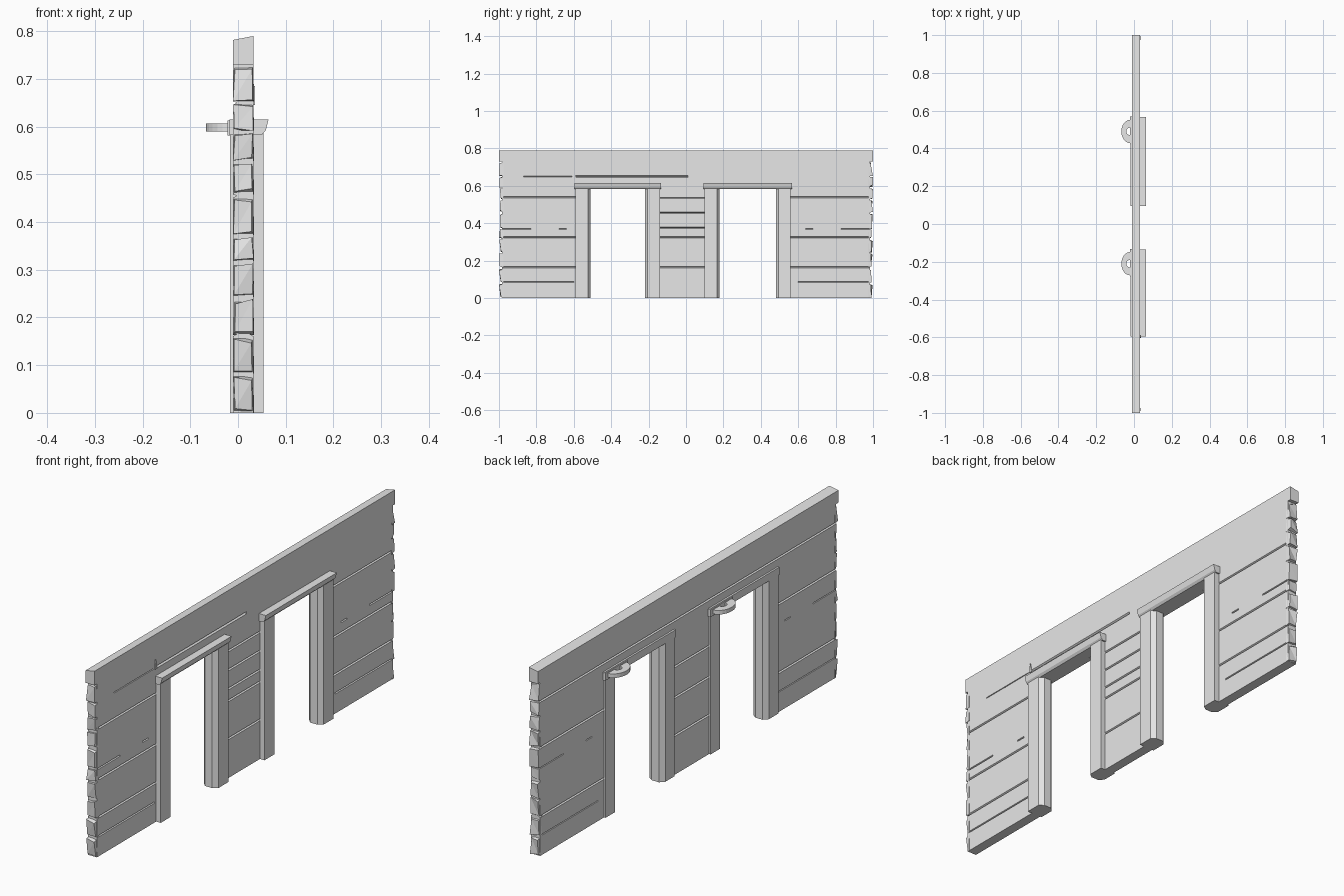
import bpy, bmesh, math, random
from mathutils import Vector

random.seed(4)
cube = bpy.data.objects.get("Cube")
if cube:
    bpy.data.objects.remove(cube, do_unlink=True)

grey = bpy.data.materials.new("pale_grey")
grey.use_nodes = True
grey.diffuse_color = (0.8, 0.8, 0.8, 1)
grey.node_tree.nodes["Principled BSDF"].inputs["Base Color"].default_value = (0.8, 0.8, 0.8, 1)


def prism(bm, outline, direction):
    """Solid made by pushing a closed outline along a direction."""
    base = bm.faces.new([bm.verts.new(p) for p in outline])
    made = bmesh.ops.extrude_face_region(bm, geom=[base])
    top = [g for g in made["geom"] if isinstance(g, bmesh.types.BMVert)]
    bmesh.ops.translate(bm, vec=Vector(direction), verts=top)


def box(bm, x0, x1, y0, y1, z0, z1):
    prism(bm, [(x0, y0, z0), (x1, y0, z0), (x1, y1, z0), (x0, y1, z0)], (0, 0, z1 - z0))


def finish(bm, name):
    bmesh.ops.recalc_face_normals(bm, faces=bm.faces)
    mesh = bpy.data.meshes.new(name)
    bm.to_mesh(mesh)
    bm.free()
    mesh.materials.append(grey)
    obj = bpy.data.objects.new(name, mesh)
    bpy.context.collection.objects.link(obj)
    return obj


BACK, FACE = -0.01, 0.032
END = 0.985
DOORS = [(-0.59, -0.14), (0.10, 0.56)]
OPEN_TOP = 0.585

# Wall slab with two door notches and a sloping top
outline = [(-END, 0)]
for a, b in DOORS:
    outline += [(a + 0.05, 0), (a + 0.05, 0.59), (b - 0.05, 0.59), (b - 0.05, 0)]
outline += [(END, 0), (END, 0.73), (1, 0.73), (1, 0.79), (-1, 0.79), (-1, 0.73), (-END, 0.73)]
bm = bmesh.new()
prism(bm, [(BACK, y, z) for y, z in outline], (FACE - BACK, 0, 0))
for v in bm.verts:
    if v.co.z > 0.78 and v.co.x < 0:
        v.co.z -= 0.008
wall = finish(bm, "plank_wall")

# V grooves between the planks, and shorter cracks
bm = bmesh.new()


def groove(x, y0, y1, z, h=0.004, d=0.007):
    prism(bm, [(x - d, y0, z), (x, y0, z - h), (x + d, y0, z), (x, y0, z + h)], (0, y1 - y0, 0))


SIDES = [(-1.1, -0.56), (0.53, 1.1)]
for y0, y1 in SIDES:
    for z in (0.165, 0.325, 0.54):
        groove(FACE, y0, y1, z)
    for z in (0.165, 0.455):
        groove(BACK, y0, y1, z)
for z in (0.165, 0.325, 0.375, 0.455, 0.535):
    groove(FACE, -0.16, 0.12, z)
for z in (0.165, 0.325, 0.455):
    groove(BACK, -0.16, 0.12, z)
groove(BACK, -1.1, 1.1, 0.65)
groove(FACE, -0.6, 0.01, 0.65, 0.005)
groove(FACE, -0.87, -0.61, 0.65, 0.002)
for s in (-1, 1):
    for a, b, z in [(0.6, 0.98, 0.085), (0.83, 0.98, 0.37), (0.64, 0.68, 0.37)]:
        y0, y1 = sorted((s * a, s * b))
        groove(FACE, y0, y1, z, 0.003)
        groove(BACK, y0, y1, z, 0.002)
cutter = finish(bm, "groove_cutter")
cutter.hide_render = True

cut = wall.modifiers.new("grooves", "BOOLEAN")
cut.operation = "DIFFERENCE"
cut.solver = "EXACT"
cut.object = cutter
graph = bpy.context.evaluated_depsgraph_get()
cut_mesh = bpy.data.meshes.new_from_object(wall.evaluated_get(graph))
wall.modifiers.clear()
wall.data = cut_mesh
bpy.data.objects.remove(cutter, do_unlink=True)

# Rough, chipped plank ends
breaks = [0, 0.08, 0.16, 0.24, 0.315, 0.37, 0.455, 0.525, 0.59, 0.65, 0.73]
for side, name in ((-1, "front_plank_ends"), (1, "rear_plank_ends")):
    bm = bmesh.new()
    for z0, z1 in zip(breaks, breaks[1:]):
        tilt = random.uniform(-0.006, 0.006)
        low = z0 + 0.003 if z0 else 0
        inner = [(BACK - 0.001, low), (FACE + 0.002, low), (FACE, z1 - 0.003), (BACK, z1 - 0.003)]
        root = [bm.verts.new((x, side * 0.975, z)) for x, z in inner]
        cx, cz = (BACK + FACE) / 2, (z0 + z1) / 2
        tip = []
        for x, z in inner:
            k = random.uniform(0.75, 0.98)
            tip.append(bm.verts.new((cx + (x - cx) * k, side * random.uniform(0.988, 1.0),
                                     max(0, cz + (z - cz) * k + tilt * (x > cx)))))
        for i in range(4):
            j = (i + 1) % 4
            bm.faces.new((root[i], root[j], tip[j], tip[i]))
        bm.faces.new(root[::-1])
        bm.faces.new(tip[:3])
        bm.faces.new((tip[0], tip[2], tip[3]))
    finish(bm, name)

# Small splinter above the first door
bm = bmesh.new()
prism(bm, [(0.028, -0.603, 0.645), (0.028, -0.588, 0.645), (0.028, -0.597, 0.685)], (0.008, 0, 0))
finish(bm, "splinter")

# Door frames: chamfered posts, lintel, and a pierced bracket behind
POST = [(0.053, 0), (0.053, 0.066), (0.034, 0.08), (0.0, 0.08), (-0.017, 0.062), (-0.017, 0)]
LINTEL = [(-0.018, 0.583), (0.05, 0.583), (0.058, 0.592), (0.064, 0.615), (-0.018, 0.615)]
for n, (a, b) in enumerate(DOORS):
    label = ("front", "rear")[n]
    for edge, s, end in ((a, 1, "near"), (b, -1, "far")):
        bm = bmesh.new()
        prism(bm, [(x, edge + s * d, 0) for x, d in POST], (0, 0, 0.59))
        finish(bm, f"{label}_door_{end}_post")

    bm = bmesh.new()
    prism(bm, [(x, a - 0.006, z) for x, z in LINTEL], (0, b - a + 0.012, 0))
    finish(bm, f"{label}_door_lintel")

    cy = b - 0.07
    bm = bmesh.new()
    box(bm, -0.022, 0.0, cy - 0.07, b + 0.008, 0.582, 0.613)
    finish(bm, f"{label}_bracket_plate")

    bm = bmesh.new()
    arc = [math.pi * i / 12 for i in range(13)]
    ring = [(-0.02 - 0.047 * math.sin(t), cy + 0.062 * math.cos(t), 0.59) for t in arc]
    ring += [(-0.02 - 0.021 * math.sin(t), cy + 0.02 * math.cos(t), 0.59) for t in reversed(arc)]
    prism(bm, ring, (0, 0, 0.017))
    finish(bm, f"{label}_bracket_ring")
